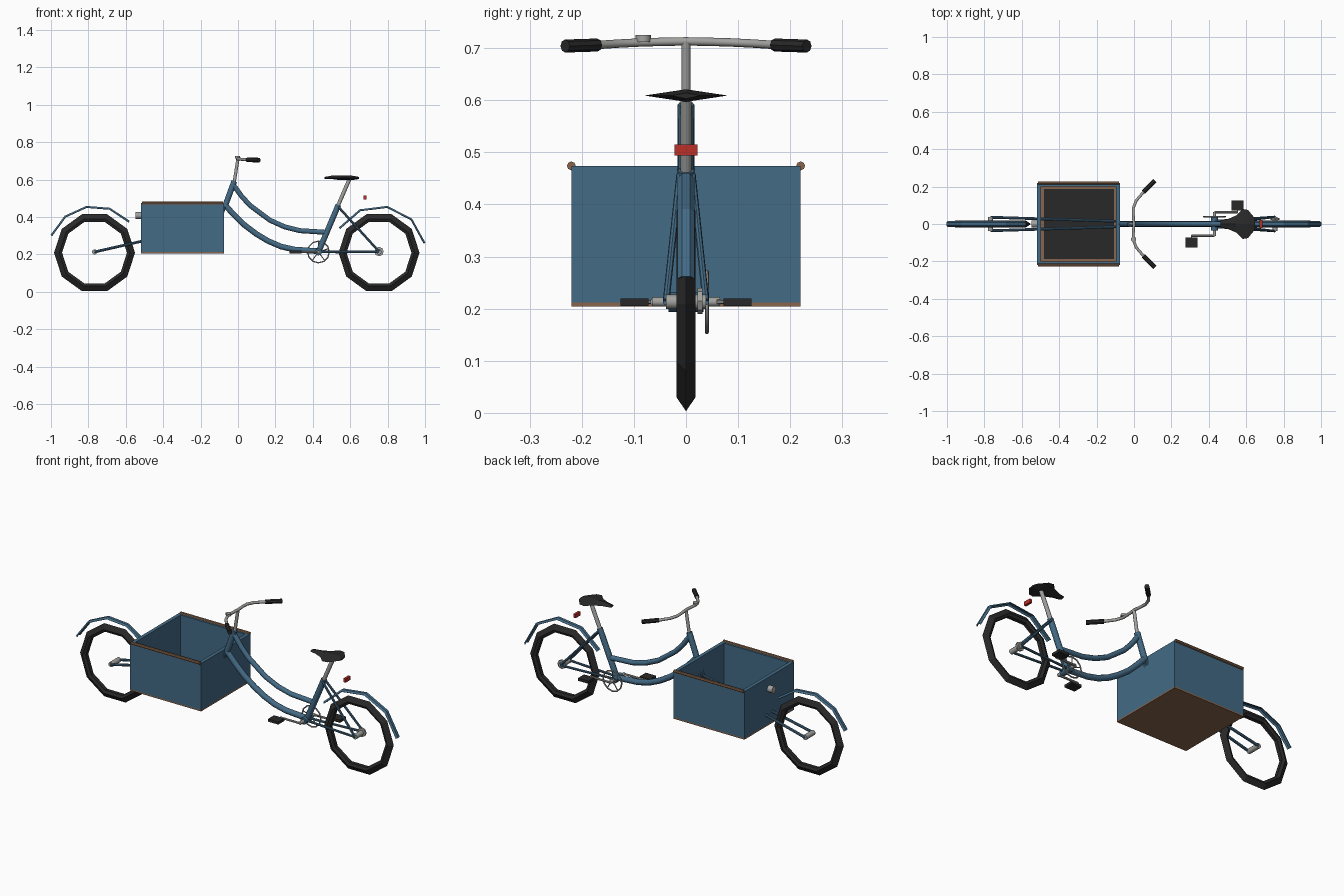
import bpy, bmesh, math
from mathutils import Vector, Matrix

if "Cube" in bpy.data.objects:
    bpy.data.objects.remove(bpy.data.objects["Cube"])


def mat(name, rgb):
    m = bpy.data.materials.new(name)
    m.diffuse_color = (*rgb, 1)
    m.use_nodes = True
    m.node_tree.nodes["Principled BSDF"].inputs["Base Color"].default_value = m.diffuse_color
    return m


BLUE = mat("blue paint", (0.057, 0.145, 0.235))
BLACK = mat("black rubber", (0.022, 0.022, 0.022))
GREY = mat("grey metal", (0.36, 0.36, 0.35))
WOOD = mat("brown wood", (0.25, 0.13, 0.07))
RED = mat("red lens", (0.5, 0.03, 0.022))


def finish(bm, name, m, smooth=False):
    bmesh.ops.recalc_face_normals(bm, faces=bm.faces)
    me = bpy.data.meshes.new(name)
    bm.to_mesh(me)
    bm.free()
    me.materials.append(m)
    ob = bpy.data.objects.new(name, me)
    bpy.context.collection.objects.link(ob)
    if smooth:
        bpy.ops.object.select_all(action='DESELECT')
        ob.select_set(True)
        bpy.context.view_layer.objects.active = ob
        bpy.ops.object.shade_smooth_by_angle(angle=math.radians(42))
    return ob


def sweep(name, path, profile, m, closed=False, ref=(0, 1, 0), smooth=False):
    """Sweep a closed (side, out) profile along a path."""
    bm = bmesh.new()
    pts, ref, n, rings = [Vector(p) for p in path], Vector(ref), len(path), []
    for i, p in enumerate(pts):
        a = pts[(i - 1) % n] if closed or i > 0 else p
        b = pts[(i + 1) % n] if closed or i < n - 1 else p
        t = ((b - p).normalized() + (p - a).normalized()).normalized()
        out = ref.cross(t).normalized()
        side = t.cross(out)
        rings.append([bm.verts.new(p + side * u + out * v) for u, v in profile])
    k = len(profile)
    for i in range(n if closed else n - 1):
        r, s = rings[i], rings[(i + 1) % n]
        for j in range(k):
            bm.faces.new((r[j], r[(j + 1) % k], s[(j + 1) % k], s[j]))
    if not closed:
        bm.faces.new(rings[0])
        bm.faces.new(rings[-1])
    return finish(bm, name, m, smooth)


def tube(name, path, r, m, sides=10, ref=(0, 1, 0), closed=False):
    prof = [(r * math.cos(2 * math.pi * i / sides), r * math.sin(2 * math.pi * i / sides))
            for i in range(sides)]
    return sweep(name, path, prof, m, closed, ref, smooth=True)


def axle(name, x, z, y0, y1, r, m, sides=10):
    return tube(name, [(x, y0, z), (x, y1, z)], r, m, sides, ref=(0, 0, 1))


def box(name, lo, hi, m):
    lo, hi = Vector(lo), Vector(hi)
    bm = bmesh.new()
    bmesh.ops.create_cube(bm, size=1)
    bmesh.ops.transform(bm, verts=bm.verts, matrix=Matrix.Translation((lo + hi) / 2)
                        @ Matrix.Diagonal((*(hi - lo), 1)))
    return finish(bm, name, m)


def arc(cx, cz, r, a0, a1, n):
    angs = [math.radians(a0 + (a1 - a0) * i / n) for i in range(n + 1)]
    return [(cx + r * math.cos(a), 0, cz + r * math.sin(a)) for a in angs]


# wheels: ten-sided tyres with a pointed tread, and fenders
FX, RX, HZ = -0.767, 0.754, 0.209
TYRE = [(0, 0), (0.018, -0.028), (0.011, -0.043), (-0.011, -0.043), (-0.018, -0.028)]
FENDER = [(-0.016, -0.008), (-0.008, 0.001), (0.008, 0.001), (0.016, -0.008),
          (0.014, -0.010), (0.007, -0.002), (-0.007, -0.002), (-0.014, -0.010)]
for label, x, a0, a1 in (("front", FX, 42, 158), ("rear", RX, 12, 148)):
    sweep(label + "_tyre", arc(x, HZ, 0.2165, 0, 360, 10)[:-1], TYRE, BLACK, closed=True)
    sweep(label + "_fender", arc(x, HZ, 0.253, a0, a1, 4), FENDER, BLUE)
    axle(label + "_hub", x, 0.213, -0.038, 0.038, 0.014, GREY)
axle("rear_cog", RX, 0.215, 0.022, 0.032, 0.025, GREY, 8)

# cargo box
X0, X1, Y, Z0, Z1, T = -0.518, -0.076, 0.22, 0.204, 0.474, 0.02
box("box_floor", (X0, -Y, Z0), (X1, Y, 0.212), WOOD)
box("box_mat", (-0.482, -0.187, 0.212), (-0.108, 0.187, 0.218), BLACK)
box("box_front_wall", (X0, -Y, 0.212), (X0 + T, Y, Z1), BLUE)
box("box_back_wall", (X1 - T, -Y, 0.212), (X1, Y, Z1), BLUE)
for s, label in ((-1, "right"), (1, "left")):
    ys = sorted((s * Y, s * (Y - T)))
    box(label + "_box_wall", (X0 + T, ys[0], 0.212), (X1 - T, ys[1], Z1), BLUE)
    tube(label + "_box_rail", [(X0 + 0.006, s * 0.22, Z1), (X1 - 0.004, s * 0.22, Z1)],
         0.0085, WOOD, 8)
tube("headlight", [(-0.548, 0, 0.408), (X0, 0, 0.408)], 0.019, GREY)

# frame
tube("head_tube", [(-0.02, 0, 0.592), (-0.07, 0, 0.455)], 0.016, BLUE)
tube("upper_frame_tube", [(-0.025, 0, 0.572), (0.02, 0, 0.51), (0.064, 0, 0.462), (0.17, 0, 0.383),
                          (0.25, 0, 0.347), (0.33, 0, 0.327), (0.47, 0, 0.318)], 0.014, BLUE)
tube("lower_frame_tube", [(-0.068, 0, 0.462), (-0.02, 0, 0.41), (0.037, 0, 0.355), (0.10, 0, 0.308),
                          (0.16, 0, 0.272), (0.23, 0, 0.242), (0.30, 0, 0.226), (0.43, 0, 0.217)],
     0.016, BLUE)
tube("seat_tube", [(0.43, 0, 0.213), (0.537, 0, 0.465)], 0.016, BLUE)
tube("seat_post", [(0.53, 0, 0.45), (0.597, 0, 0.605)], 0.011, GREY)
axle("crank_shell", 0.43, 0.213, -0.034, 0.034, 0.019, BLUE)
for s, label in ((-1, "right"), (1, "left")):
    tube(label + "_fork_tube", [(-0.07, s * 0.008, 0.46), (-0.10, s * 0.015, 0.365),
                                (FX, s * 0.036, 0.213)], 0.0075, BLUE, 8)
    tube(label + "_seat_stay", [(0.533, s * 0.012, 0.458), (RX, s * 0.038, 0.215)], 0.0065, BLUE, 8)
    tube(label + "_chain_stay", [(0.43, s * 0.015, 0.213), (RX, s * 0.038, 0.213)], 0.0065, BLUE, 8)

# drivetrain
axle("crank_axle", 0.43, 0.213, -0.065, 0.065, 0.009, GREY)
ring = [(x, 0.04, z) for x, _, z in arc(0.43, 0.213, 0.058, 0, 360, 12)[:-1]]
tube("chainring", ring, 0.004, GREY, 6, closed=True)
for i in range(5):
    a = math.radians(90 + 72 * i)
    tube(f"chainring_spoke_{i + 1}", [(0.43, 0.04, 0.213), (0.43 + 0.058 * math.cos(a), 0.04,
         0.213 + 0.058 * math.sin(a))], 0.003, GREY, 6)
for s, label in ((-1, "right"), (1, "left")):
    px = 0.43 + s * 0.123
    tube(label + "_crank", [(0.43, s * 0.063, 0.213), (px, s * 0.063, 0.213)], 0.006, GREY, 8)
    axle(label + "_pedal_axle", px, 0.213, s * 0.06, s * 0.08, 0.004, GREY, 6)
    box(label + "_pedal", (px - 0.032, s * 0.099 - 0.027, 0.205),
        (px + 0.032, s * 0.099 + 0.027, 0.22), BLACK)

# handlebar, grips and bell
tube("stem", [(-0.02, 0, 0.588), (0, 0, 0.712)], 0.009, GREY)
half = [(-0.004, 0.05, 0.712), (-0.004, 0.085, 0.711), (0.012, 0.125, 0.709),
        (0.05, 0.17, 0.706), (0.108, 0.228, 0.704)]
bar = [(x, -y, z) for x, y, z in reversed(half)] + [(0, 0, 0.713)] + half
tube("handlebar", bar, 0.008, GREY, ref=(0, 0, 1))
for s, label in ((-1, "right"), (1, "left")):
    tube(label + "_grip", [(0.05, s * 0.17, 0.706), (0.112, s * 0.232, 0.704)], 0.0125, BLACK, 8,
         ref=(0, 0, 1))
tube("bell", [(-0.002, -0.082, 0.712), (-0.002, -0.082, 0.725)], 0.0145, GREY, 10)

# seat: outline ridge with raised centre line above and below
outline = [(0.462, 0.018), (0.50, 0.026), (0.545, 0.045), (0.58, 0.08), (0.61, 0.075), (0.648, 0.028)]
bm = bmesh.new()
rows = [[bm.verts.new(p) for p in ((x, w, 0.609), (x, 0, 0.621 if 0.47 < x < 0.64 else 0.614),
                                   (x, -w, 0.609), (x, 0, 0.597 if 0.53 < x < 0.64 else 0.603))]
        for x, w in outline]
for r, s in zip(rows, rows[1:]):
    for j in range(4):
        bm.faces.new((r[j], r[(j + 1) % 4], s[(j + 1) % 4], s[j]))
bm.faces.new(rows[0])
bm.faces.new(rows[-1])
finish(bm, "seat", BLACK)

# rear light
box("rear_light", (0.672, -0.022, 0.494), (0.686, 0.022, 0.515), RED)
